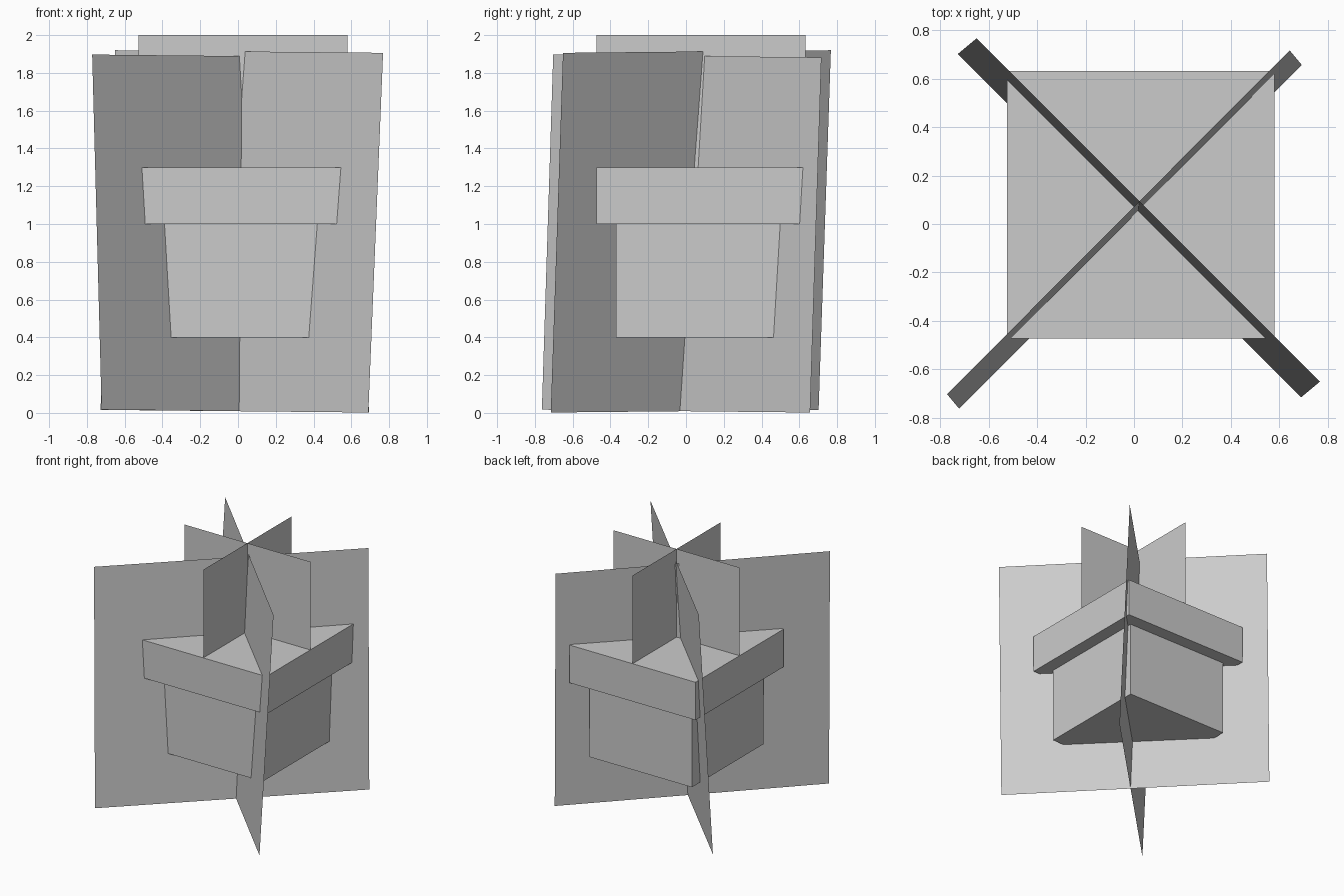
import bpy
from mathutils import Vector

if "Cube" in bpy.data.objects:
    bpy.data.objects.remove(bpy.data.objects["Cube"])

CX, CY = 0.027, 0.079  # centre of the pot


def mesh_object(name, verts, faces):
    mesh = bpy.data.meshes.new(name)
    mesh.from_pydata(verts, [], faces)
    mesh.update()
    obj = bpy.data.objects.new(name, mesh)
    bpy.context.collection.objects.link(obj)
    return obj


def box(name, width, z0, z1):
    bpy.ops.mesh.primitive_cube_add(size=1, location=(CX, CY, (z0 + z1) / 2))
    obj = bpy.context.object
    obj.name = name
    obj.scale = (width, width, z1 - z0)
    bpy.ops.object.transform_apply(location=False, rotation=False, scale=True)


def sheet(name, corner, along, up):
    # flat parallelogram from one bottom corner and two edge vectors
    a, u, v = Vector(corner), Vector(along), Vector(up)
    mesh_object(name, [a, a + u, a + u + v, a + v], [(0, 1, 2, 3)])


# square pot: tapered in one step from rim to body
box("pot_body", 0.9, 0.4, 1.0)
box("pot_rim", 1.105, 1.0, 1.3)

# upright crossed stem sheets standing on the rim
h = 1.105 / 2
sheet("stem_sheet_x", (CX - h, CY, 1.3), (2 * h, 0, 0), (0, 0, 0.7))
sheet("stem_sheet_y", (CX, CY - h, 1.3), (0, 2 * h, 0), (0, 0, 0.7))

# large, slightly leaning diagonal leaf sheets
sheet("leaf_sheet_a", (-0.722, -0.763, 0.017), (1.415, 1.42, -0.015), (-0.05, 0.06, 1.88))
sheet("leaf_sheet_b", (-0.728, 0.702, 0.016), (1.418, -1.418, -0.014), (0.078, 0.065, 1.904))
